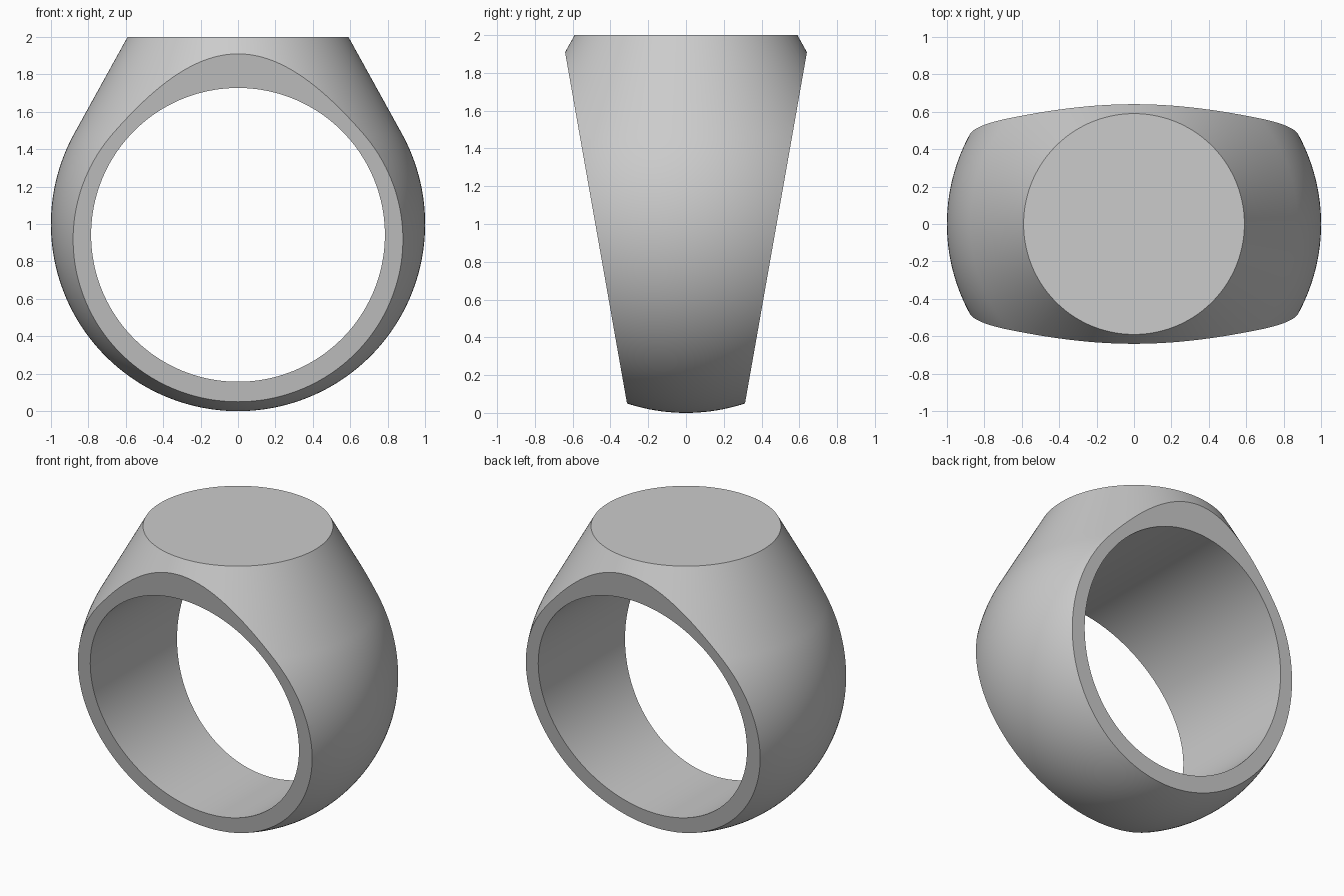
import bpy, bmesh
from math import sin, cos, pi, radians, atan2, acos, hypot
from mathutils import Vector

if "Cube" in bpy.data.objects:
    bpy.data.objects.remove(bpy.data.objects["Cube"])

TOP_R = 0.59      # radius of the flat signet face
TAPER = radians(10)

# Turned profile: unit sphere blending tangentially into a cone with a flat top
tangent = atan2(1, TOP_R) - acos(1 / hypot(1, TOP_R))
steps = 64
profile = [(0.0, 0.0)]
for i in range(1, steps + 1):
    a = -pi / 2 + (tangent + pi / 2) * i / steps
    profile.append((cos(a), 1 + sin(a)))
end = profile[-1]
for i in range(1, 9):
    t = i / 8
    profile.append((end[0] + (TOP_R - end[0]) * t, end[1] + (2 - end[1]) * t))

bm = bmesh.new()
verts = [bm.verts.new((r, 0, z)) for r, z in profile]
edges = [bm.edges.new(p) for p in zip(verts, verts[1:])]
bmesh.ops.spin(bm, geom=verts + edges, cent=(0, 0, 0), axis=(0, 0, 1),
               angle=2 * pi, steps=160, use_duplicate=False)
bmesh.ops.remove_doubles(bm, verts=bm.verts[:], dist=1e-5)


def cap_open():
    rim = [e for e in bm.edges if len(e.link_faces) == 1]
    if rim:
        bmesh.ops.contextual_create(bm, geom=rim)


# Flat signet face
cap_open()

# Tapered flat sides
for s in (-1, 1):
    bmesh.ops.bisect_plane(bm, geom=bm.verts[:] + bm.edges[:] + bm.faces[:],
                           dist=1e-6, plane_co=Vector((0, s * 0.3035, 0)),
                           plane_no=Vector((0, s * cos(TAPER), -sin(TAPER))),
                           clear_outer=True)
    bmesh.ops.remove_doubles(bm, verts=bm.verts[:], dist=1e-5)
    cap_open()
bmesh.ops.recalc_face_normals(bm, faces=bm.faces[:])

mesh = bpy.data.meshes.new("signet_ring")
bm.to_mesh(mesh)
bm.free()
ring = bpy.data.objects.new("signet_ring", mesh)
bpy.context.collection.objects.link(ring)

# Finger hole
bpy.ops.mesh.primitive_cylinder_add(vertices=160, radius=0.785, depth=3,
                                    location=(0, 0, 0.942),
                                    rotation=(pi / 2, 0, 0))
cutter = bpy.context.object
cutter.name = "finger_hole_cutter"
cutter.hide_render = True

cut = ring.modifiers.new("finger_hole", 'BOOLEAN')
cut.operation = 'DIFFERENCE'
cut.solver = 'EXACT'
cut.object = cutter

bpy.ops.object.select_all(action='DESELECT')
ring.select_set(True)
bpy.context.view_layer.objects.active = ring
bpy.ops.object.modifier_apply(modifier=cut.name)
bpy.data.objects.remove(cutter)
bpy.ops.object.shade_smooth_by_angle(angle=radians(25))
